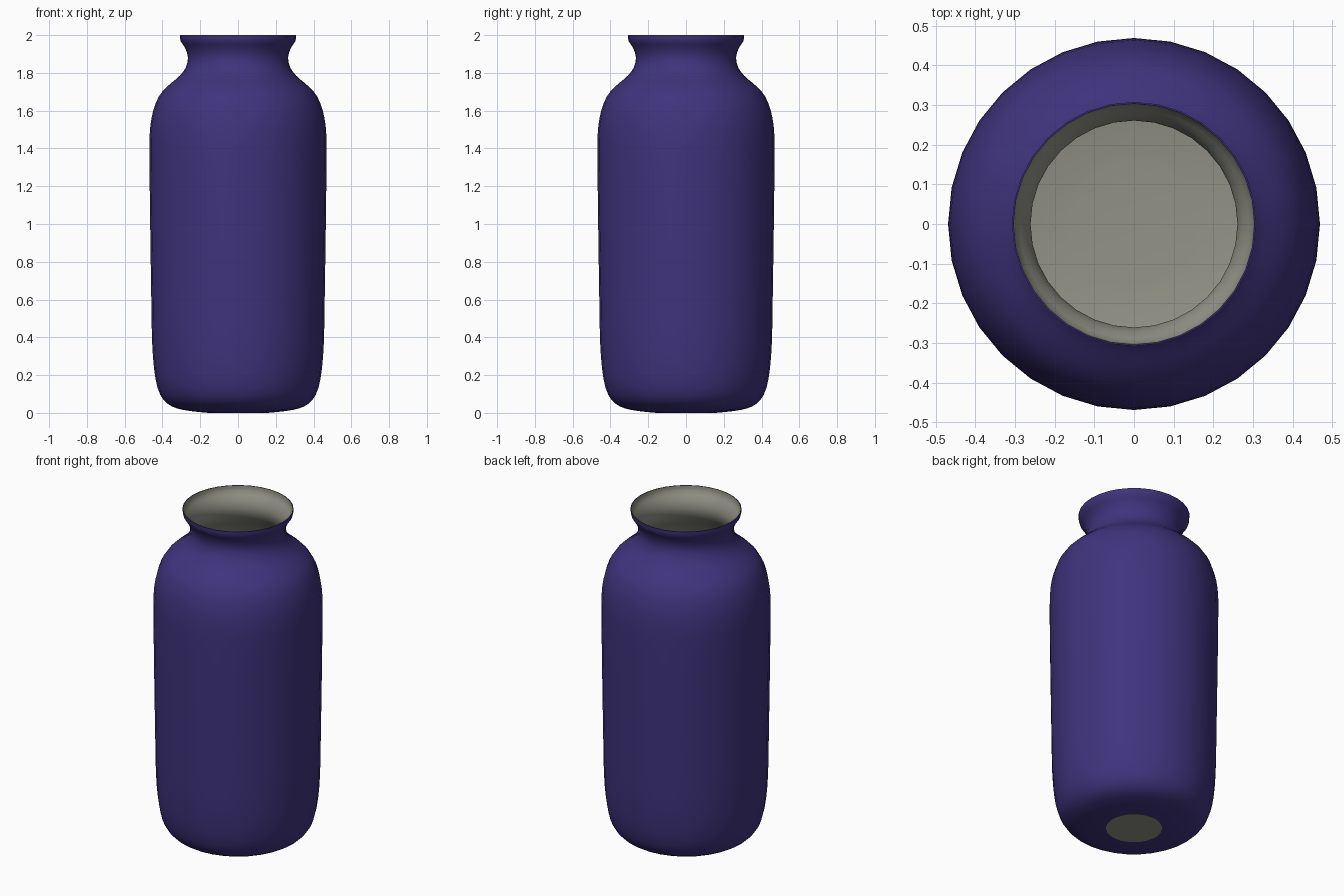
import bpy, bmesh, math
from mathutils import Vector

if "Cube" in bpy.data.objects:
    bpy.data.objects.remove(bpy.data.objects["Cube"])

SIDES = 32
WALL = 0.004


def material(name, rgb):
    m = bpy.data.materials.new(name)
    m.diffuse_color = (*rgb, 1)
    m.use_nodes = True
    m.node_tree.nodes["Principled BSDF"].inputs["Base Color"].default_value = m.diffuse_color
    return m


purple = material("deep purple glaze", (0.050, 0.034, 0.205))
grey = material("warm grey clay", (0.29, 0.29, 0.24))

# Outer silhouette from foot to lip: (radius, height)
KEYS = [(0.155, 0.0), (0.22, 0.006), (0.29, 0.016), (0.35, 0.034), (0.395, 0.07),
        (0.425, 0.13), (0.444, 0.23), (0.455, 0.38), (0.459, 0.60), (0.465, 1.0),
        (0.469, 1.35), (0.468, 1.47), (0.458, 1.56), (0.436, 1.64), (0.402, 1.70),
        (0.355, 1.745), (0.308, 1.785), (0.276, 1.83), (0.265, 1.88),
        (0.279, 1.93), (0.304, 1.968), (0.308, 2.0)]


def refine(pts, steps=2):
    """Smooth curve through the key points."""
    p = [Vector(q) for q in pts]
    p = [2 * p[0] - p[1]] + p + [2 * p[-1] - p[-2]]
    out = []
    for a, b, c, d in zip(p, p[1:], p[2:], p[3:]):
        for s in range(steps):
            t = s / steps
            out.append(0.5 * (2 * b + (c - a) * t + (2 * a - 5 * b + 4 * c - d) * t ** 2
                              + (3 * b - a - 3 * c + d) * t ** 3))
    return out + [p[-2]]


def inset(pts, dist):
    """Move the profile inwards along its normals."""
    out = []
    for i, q in enumerate(pts):
        t = (pts[min(i + 1, len(pts) - 1)] - pts[max(i - 1, 0)]).normalized()
        out.append(q + Vector((-t.y, t.x)) * dist)
    out[-1].y = pts[-1].y
    return out


def lathe(name, profile, mat, flip=False, cap=False):
    bm = bmesh.new()
    rings = [[bm.verts.new((r * math.cos(2 * math.pi * i / SIDES),
                            r * math.sin(2 * math.pi * i / SIDES), z))
              for i in range(SIDES)] for r, z in profile]
    for lo, hi in zip(rings, rings[1:]):
        for i in range(SIDES):
            j = (i + 1) % SIDES
            bm.faces.new((lo[i], lo[j], hi[j], hi[i]))
    if cap:
        bm.faces.new(rings[0][::-1])
    if flip:
        bmesh.ops.reverse_faces(bm, faces=bm.faces[:])
    me = bpy.data.meshes.new(name)
    bm.to_mesh(me)
    bm.free()
    me.materials.append(mat)
    ob = bpy.data.objects.new(name, me)
    bpy.context.collection.objects.link(ob)
    bpy.ops.object.select_all(action='DESELECT')
    ob.select_set(True)
    bpy.context.view_layer.objects.active = ob
    bpy.ops.object.shade_smooth_by_angle(angle=math.radians(40))
    return ob


outer = refine(KEYS)
inner = inset(outer, WALL)

# Purple outside, with a thin rim reaching the inner wall
lathe("vase_outside", outer + [inner[-1]], purple)
# Grey inside wall and floor
lathe("vase_inside", inner, grey, flip=True, cap=True)
# Bare disc under the foot
lathe("foot_disc", [Vector((0.155, 0.0)), Vector((0.155, 0.003))], grey, cap=True)
